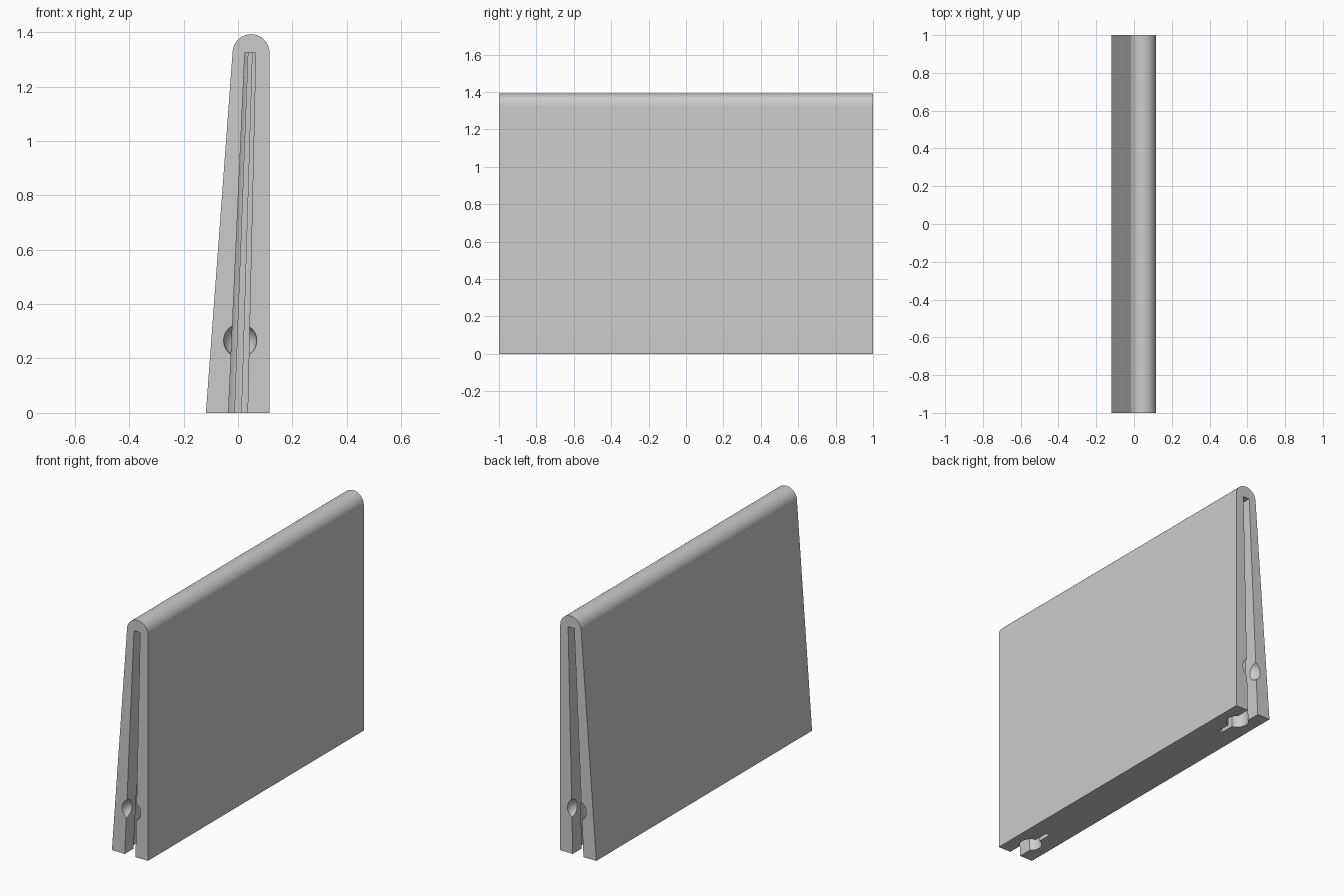
import bpy
import bmesh
from math import sin, cos, pi, asin, radians

if "Cube" in bpy.data.objects:
    bpy.data.objects.remove(bpy.data.objects["Cube"], do_unlink=True)

grey = bpy.data.materials.new("plain_grey")
grey.use_nodes = True
grey.diffuse_color = (0.6, 0.6, 0.6, 1)
grey.node_tree.nodes["Principled BSDF"].inputs["Base Color"].default_value = (0.6, 0.6, 0.6, 1)


def loft(name, ring_a, ring_b):
    """Closed solid between two matching rings of points."""
    bm = bmesh.new()
    a = [bm.verts.new(p) for p in ring_a]
    b = [bm.verts.new(p) for p in ring_b]
    bm.faces.new(a)
    bm.faces.new(b[::-1])
    for i in range(len(a)):
        j = (i + 1) % len(a)
        bm.faces.new((a[i], b[i], b[j], a[j]))
    bmesh.ops.recalc_face_normals(bm, faces=bm.faces)
    mesh = bpy.data.meshes.new(name)
    bm.to_mesh(mesh)
    bm.free()
    obj = bpy.data.objects.new(name, mesh)
    bpy.context.collection.objects.link(obj)
    mesh.materials.append(grey)
    return obj


# Tapered panel with a rounded top edge
ARC = 32
profile = [(-0.118, 0), (0.116, 0)]
profile += [(0.048 + 0.068 * cos(pi * i / ARC), 1.324 + 0.068 * sin(pi * i / ARC))
            for i in range(ARC + 1)]
panel = loft("tapered_panel", [(x, -1, z) for x, z in profile],
             [(x, 1, z) for x, z in profile])

# Keyhole plan: open mouth, round channel, narrow tail
MOUTH, TAIL, RADIUS, INSET, SLOT_TOP = 0.035, 0.012, 0.06, 0.13, 1.325
start, end = asin(MOUTH / RADIUS), pi - asin(TAIL / RADIUS)
half = [(MOUTH, 0.4)]
for i in range(21):
    angle = start + (end - start) * i / 20
    half.append((RADIUS * sin(angle), RADIUS * cos(angle)))
half.append((TAIL, -0.145))
keyhole = half + [(-x, y) for x, y in reversed(half)]


def keyhole_ring(z, side):
    t = z / SLOT_TOP
    scale = 1 - 0.43 * t
    return [(0.045 * t + x * scale, side * (1 - INSET + y * scale), z) for x, y in keyhole]


def cut(cutter):
    cutter.hide_render = True
    mod = panel.modifiers.new("cut", 'BOOLEAN')
    mod.operation = 'DIFFERENCE'
    mod.solver = 'EXACT'
    mod.object = cutter
    bpy.ops.object.select_all(action='DESELECT')
    panel.select_set(True)
    bpy.context.view_layer.objects.active = panel
    bpy.ops.object.modifier_apply(modifier=mod.name)
    bpy.data.objects.remove(cutter, do_unlink=True)


# Slot and round finger recess in each end
for side in (-1, 1):
    cut(loft("slot_cutter", keyhole_ring(-0.05, side), keyhole_ring(SLOT_TOP, side)))
    bpy.ops.mesh.primitive_uv_sphere_add(segments=40, ring_count=20, radius=0.061,
                                         location=(0.008, side * 1.0005, 0.266))
    recess = bpy.context.object
    recess.name = "recess_cutter"
    recess.data.materials.append(grey)
    cut(recess)

bpy.ops.object.shade_smooth_by_angle(angle=radians(25))
